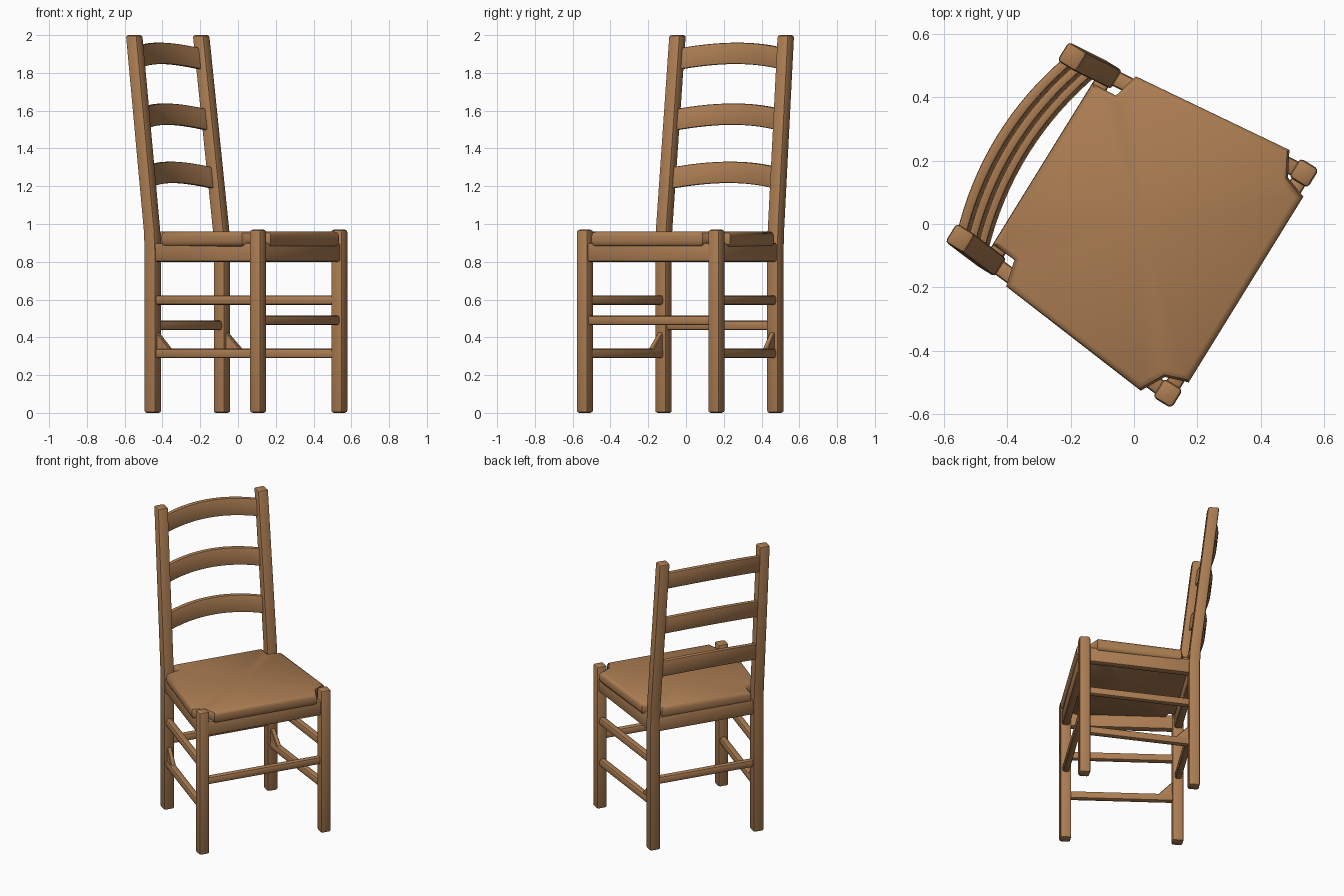
import bpy, bmesh, math
from mathutils import Vector, Matrix

if "Cube" in bpy.data.objects:
    bpy.data.objects.remove(bpy.data.objects["Cube"])

# Chair is built with +X as its front, +Y across, then turned into place
TURN = Matrix.Rotation(math.radians(-31.7), 4, 'Z') @ Matrix.Translation((0, 0.01, 0))
wood = bpy.data.materials.new("tan wood")
wood.diffuse_color = (0.41, 0.205, 0.085, 1)
wood.use_nodes = True
wood.node_tree.nodes["Principled BSDF"].inputs["Base Color"].default_value = wood.diffuse_color


def finish(name, bm, bevel=0.0, segments=2):
    bmesh.ops.recalc_face_normals(bm, faces=bm.faces)
    me = bpy.data.meshes.new(name)
    bm.to_mesh(me)
    bm.free()
    ob = bpy.data.objects.new(name, me)
    bpy.context.collection.objects.link(ob)
    me.materials.append(wood)
    me.transform(TURN)
    if bevel:
        mod = ob.modifiers.new("round edges", 'BEVEL')
        mod.width, mod.segments = bevel, segments
        mod.limit_method, mod.angle_limit = 'ANGLE', math.radians(40)
    bpy.ops.object.select_all(action='DESELECT')
    ob.select_set(True)
    bpy.context.view_layer.objects.active = ob
    if bevel:
        bpy.ops.object.modifier_apply(modifier="round edges")
    bpy.ops.object.shade_smooth_by_angle(angle=math.radians(40))
    return ob


def loft(name, rings, bevel, segments=2):
    """Skin a list of equal-length point rings and cap both ends."""
    bm = bmesh.new()
    rows = [[bm.verts.new(p) for p in ring] for ring in rings]
    n = len(rows[0])
    for a, b in zip(rows, rows[1:]):
        for i in range(n):
            bm.faces.new((a[i], a[(i + 1) % n], b[(i + 1) % n], b[i]))
    bm.faces.new(rows[0])
    bm.faces.new(rows[-1])
    return finish(name, bm, bevel, segments)


def square(x, y, z, s):
    h = s / 2
    return [(x - h, y - h, z), (x + h, y - h, z), (x + h, y + h, z), (x - h, y + h, z)]


def bar(name, a, b, z, w, h, bevel, segments=2):
    """Level bar between two plan points."""
    a, b = Vector((*a, z)), Vector((*b, z))
    side = (b - a).normalized().cross(Vector((0, 0, 1))) * w / 2
    up = Vector((0, 0, h / 2))
    rings = [[p - side - up, p + side - up, p + side + up, p - side + up] for p in (a, b)]
    return loft(name, rings, bevel, segments)


FX, FY = 0.372, 0.409      # front leg position
BX, BY = -0.321, 0.348     # back leg position
BEND, LEAN = 0.92, 0.114   # back posts lean above this height


def post_x(z):
    return BX - max(0, z - BEND) * LEAN


for s, side in ((1, "left"), (-1, "right")):
    # legs and leaning back posts
    loft("front_leg_" + side, [square(FX, s * FY, z, 0.07) for z in (0, 0.97)], 0.014)
    loft("back_post_" + side,
         [square(post_x(z), s * y, z, 0.07)
          for z, y in ((0, BY), (0.86, BY), (BEND + .05, BY), (2.0, 0.337))], 0.012)
    # side rungs and side seat rail
    for i, z in enumerate((0.315, 0.597)):
        bar(f"side_rung_{side}_{i}", (BX, s * BY), (FX, s * FY), z, 0.042, 0.05, 0.013)
    bar("side_rail_" + side, (BX, s * BY), (FX, s * FY), 0.85, 0.05, 0.1, 0.012)
    # small brace above the lower side rung
    loft("brace_" + side,
         [[(BX + 0.03, y, 0.32), (BX + 0.125, y + s * 0.008, 0.33), (BX + 0.03, y, 0.43)]
          for y in (s * BY - 0.015, s * BY + 0.015)], 0.004, 1)

# front and back rungs and seat rails
bar("front_rung", (FX, -FY), (FX, FY), 0.49, 0.042, 0.05, 0.013)
bar("back_rung", (BX, -BY), (BX, BY), 0.463, 0.042, 0.05, 0.013)
bar("front_rail", (FX, -FY), (FX, FY), 0.85, 0.05, 0.1, 0.012)
bar("back_rail", (BX, -BY), (BX, BY), 0.85, 0.05, 0.1, 0.012)

# woven seat: notched outline, rolled edge, creases sinking to the middle
half = [(0.41, 0.345), (0.337, 0.37), (0.295, 0.447),
        (-0.24, 0.39), (-0.262, 0.305), (-0.345, 0.3)]
outline = half + [(x, -y) for x, y in reversed(half)]
bm = bmesh.new()
rows = []
for scale, z in ((0.96, 0.882), (0.99, 0.892), (1, 0.91), (1, 0.937), (0.985, 0.953), (0.95, 0.961)):
    rows.append([bm.verts.new((x * scale, y * scale, z)) for x, y in outline])
n = len(outline)
for a, b in zip(rows, rows[1:]):
    for i in range(n):
        bm.faces.new((a[i], a[(i + 1) % n], b[(i + 1) % n], b[i]))
for row, z in ((rows[0], 0.885), (rows[-1], 0.946)):
    mid = bm.verts.new((0.03, 0, z))
    for i in range(n):
        bm.faces.new((row[i], row[(i + 1) % n], mid))
finish("seat", bm)

# three bowed and arched ladder slats
for k, z0 in enumerate((1.185, 1.493, 1.815)):
    rings = []
    for i in range(17):
        t = -1 + i / 8
        bow = 1 - t * t
        low = z0 + 0.032 * bow
        high = low + 0.113
        ring = []
        for z, d in ((low, 0.016), (low, -0.016), (high, -0.016), (high, 0.016)):
            ring.append((post_x(z) - 0.008 - 0.052 * bow + d, t * 0.335, z))
        rings.append(ring)
    loft(f"back_slat_{k}", rings, 0.007)
